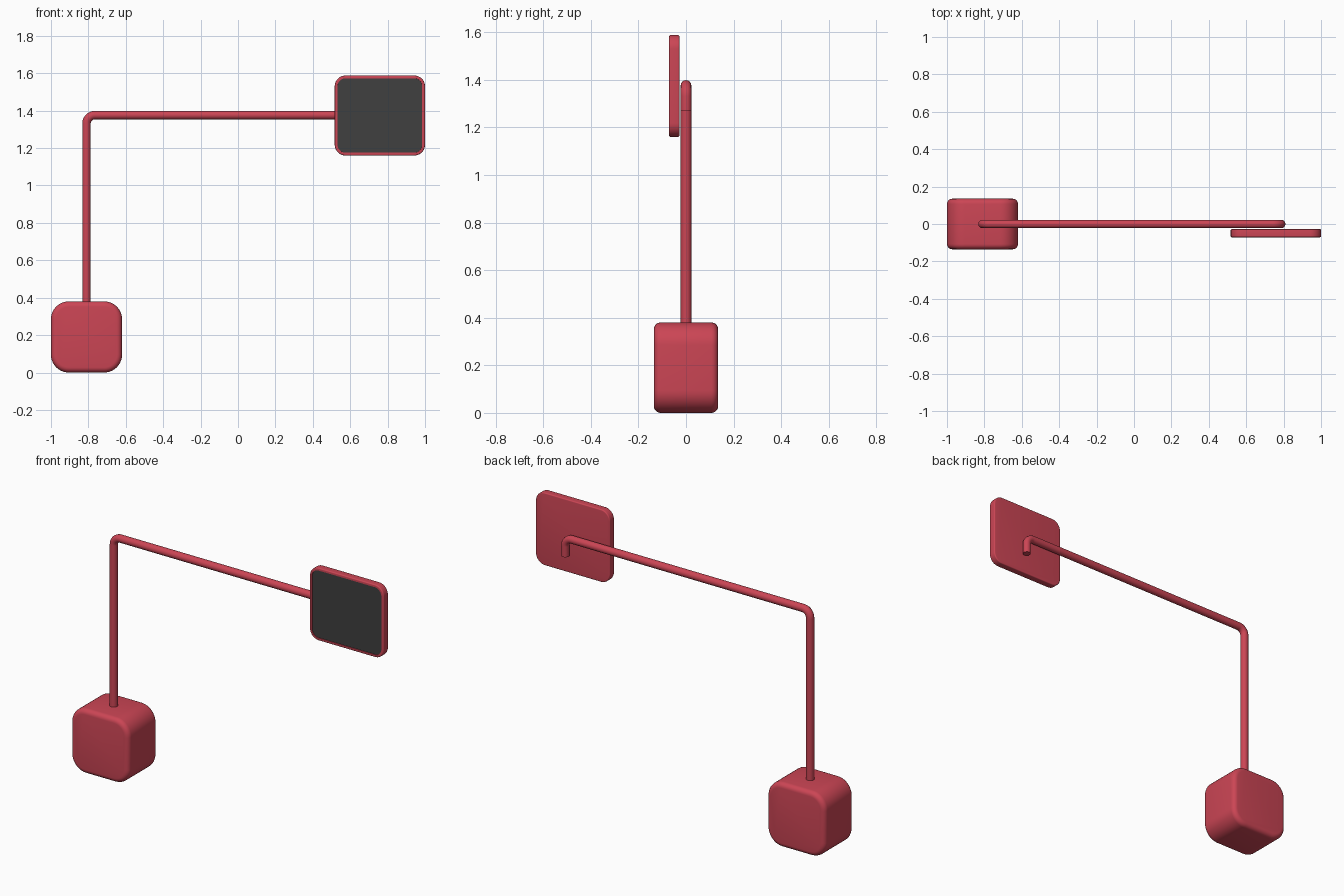
import bpy, bmesh
from math import sin, cos, pi, radians
from mathutils import Vector

if "Cube" in bpy.data.objects:
    bpy.data.objects.remove(bpy.data.objects["Cube"])


def material(name, color):
    m = bpy.data.materials.new(name)
    m.diffuse_color = color
    m.use_nodes = True
    m.node_tree.nodes["Principled BSDF"].inputs["Base Color"].default_value = m.diffuse_color
    return m


RED = material("red", (0.60, 0.06, 0.09, 1))
DARK = material("dark_grey", (0.05, 0.05, 0.05, 1))


def finish(obj, mat):
    obj.data.materials.append(mat)
    bpy.ops.object.select_all(action='DESELECT')
    obj.select_set(True)
    bpy.context.view_layer.objects.active = obj
    bpy.ops.object.shade_smooth_by_angle(angle=radians(35))


def rounded_slab(name, lo, hi, corner, rim, mat, recess=None):
    """Box with corners rounded in the XZ plane and softened front/back rims."""
    lo, hi = Vector(lo), Vector(hi)
    bm = bmesh.new()
    bmesh.ops.create_cube(bm, size=1)
    for v in bm.verts:
        v.co = Vector([(lo[i] + hi[i]) / 2 + v.co[i] * (hi[i] - lo[i]) for i in range(3)])
    along_y = [e for e in bm.edges if abs(e.verts[0].co.y - e.verts[1].co.y) > 1e-4]
    bmesh.ops.bevel(bm, geom=along_y, offset=corner, segments=10, profile=0.5, affect='EDGES')
    if rim:
        rims = [e for e in bm.edges if abs(e.verts[0].co.y - e.verts[1].co.y) < 1e-5]
        bmesh.ops.bevel(bm, geom=rims, offset=rim, segments=5, profile=0.5, affect='EDGES')
    if recess:
        front = [max((f for f in bm.faces if f.normal.y < -0.9), key=lambda f: f.calc_area())]
        bmesh.ops.inset_region(bm, faces=front, thickness=recess[0], depth=0)
        walls = bmesh.ops.inset_region(bm, faces=front, thickness=0.0005, depth=0)
        for v in front[0].verts:
            v.co.y += recess[1]
    bmesh.ops.recalc_face_normals(bm, faces=bm.faces)
    mesh = bpy.data.meshes.new(name)
    bm.to_mesh(mesh)
    bm.free()
    obj = bpy.data.objects.new(name, mesh)
    bpy.context.collection.objects.link(obj)
    finish(obj, mat)
    return obj


# Heavy base block
rounded_slab("base_block", (-1, -0.135, 0), (-0.62, 0.135, 0.38), 0.095, 0.028, RED)

# Bent tube arm: up from the base, across, and a short drop behind the screen
R, BEND, Z = 0.0225, 0.045, 1.376
XL, XR = -0.81, 0.787
path = [(XL, 0.3)]
for cx, start in ((XL + BEND, pi), (XR - BEND, pi / 2)):
    for i in range(13):
        a = start - pi / 2 * i / 12
        path.append((cx + BEND * cos(a), Z - BEND + BEND * sin(a)))
path.append((XR, 1.27))

curve = bpy.data.curves.new("tube_arm", 'CURVE')
curve.dimensions = '3D'
curve.bevel_depth = R
curve.bevel_resolution = 6
curve.use_fill_caps = True
spline = curve.splines.new('POLY')
spline.points.add(len(path) - 1)
for p, (x, z) in zip(spline.points, path):
    p.co = (x, 0, z, 1)
arm = bpy.data.objects.new("tube_arm", curve)
bpy.context.collection.objects.link(arm)
bpy.context.view_layer.objects.active = arm
arm.select_set(True)
bpy.ops.object.select_all(action='DESELECT')
arm.select_set(True)
bpy.ops.object.convert(target='MESH')
finish(bpy.context.view_layer.objects.active, RED)

# Screen housing with a shallow front recess, and the dark panel inside it
rounded_slab("screen_frame", (0.517, -0.071, 1.16), (1.0, -0.0275, 1.588), 0.058, 0.006, RED,
             recess=(0.009, 0.006))
rounded_slab("screen_panel", (0.532, -0.067, 1.175), (0.985, -0.06, 1.573), 0.043, 0, DARK)
